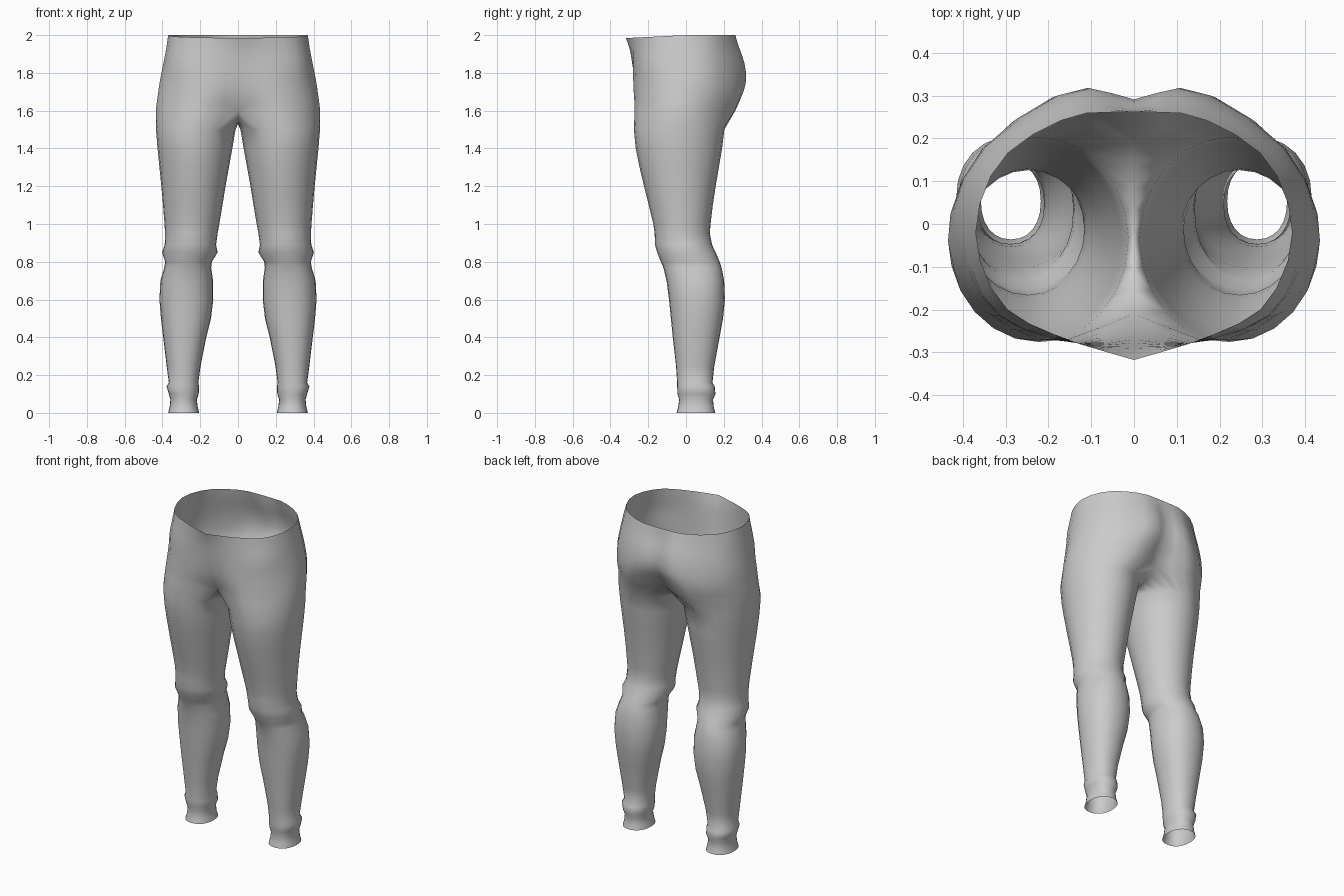
import bpy, bmesh
from math import sin, cos, pi, radians, copysign

if "Cube" in bpy.data.objects:
    bpy.data.objects.remove(bpy.data.objects["Cube"])

N, OUT = 24, 17          # points round a leg, points on its outer arc

# Leg sections: z, inner x, outer x, front y, back y
LEG = [
    (0.00, .205, .370, -.050, .155), (0.03, .213, .362, -.042, .147),
    (0.07, .218, .358, -.036, .143), (0.10, .208, .366, -.045, .156),
    (0.14, .206, .378, -.047, .152), (0.16, .210, .366, -.047, .140),
    (0.25, .198, .378, -.053, .150), (0.40, .168, .396, -.070, .178),
    (0.50, .143, .408, -.080, .196), (0.60, .131, .416, -.090, .206),
    (0.70, .132, .411, -.103, .202), (0.77, .142, .390, -.120, .188),
    (0.80, .138, .386, -.133, .178), (0.85, .108, .402, -.153, .157),
    (0.89, .116, .388, -.164, .138), (0.95, .108, .386, -.166, .126),
    (1.00, .099, .389, -.173, .130), (1.10, .082, .397, -.197, .142),
    (1.20, .066, .406, -.222, .157), (1.30, .048, .416, -.246, .174),
    (1.40, .030, .426, -.266, .191), (1.50, .013, .434, -.276, .203)]

# Hip sections: z, then seven outline points from front centre round to back centre
HIP = [
    (1.60, (0, -.21), (.20, -.275), (.365, -.19), (.435, -.04), (.38, .13), (.19, .265), (0, .19)),
    (1.68, (0, -.25), (.18, -.275), (.345, -.20), (.425, -.04), (.375, .15), (.18, .295), (0, .245)),
    (1.76, (0, -.27), (.17, -.275), (.335, -.20), (.413, -.03), (.365, .16), (.15, .312), (0, .288)),
    (1.85, (0, -.285), (.17, -.272), (.33, -.20), (.395, -.03), (.35, .155), (.14, .302), (0, .287)),
    (1.93, (0, -.297), (.165, -.27), (.32, -.19), (.38, -.03), (.335, .145), (.14, .275), (0, .268)),
    (2.00, (0, -.318), (.17, -.265), (.31, -.185), (.37, -.02), (.31, .15), (.15, .25), (0, .262))]


def spline(pts, u):
    """Catmull-Rom through tuples, u from 0 to len-1."""
    i = min(int(u), len(pts) - 2)
    t = u - i
    b, c = pts[i], pts[i + 1]
    a = pts[i - 1] if i else [2 * p - q for p, q in zip(b, c)]
    d = pts[i + 2] if i + 2 < len(pts) else [2 * q - p for p, q in zip(b, c)]
    return [.5 * (2 * q + (r - p) * t + (2 * p - 5 * q + 4 * r - s) * t * t
                  + (3 * q - p - 3 * r + s) * t ** 3) for p, q, r, s in zip(a, b, c, d)]


def leg_ring(z, xi, xo, yf, yb):
    e = .9 if z < .8 else 1      # calves are slightly squarer
    ring = []
    for k in range(N):
        a = radians(-120 + 15 * k)
        c, s = [copysign(abs(v) ** e, v) for v in (cos(a), sin(a))]
        ring.append(((xi + xo) / 2 + c * (xo - xi) / 2, (yf + yb) / 2 + s * (yb - yf) / 2, z))
    return ring


def hip_ring(z, outline):
    ring = []
    for k in range(OUT):
        x, y = spline(outline, 6 * k / (OUT - 1))
        dip = .015 * max(0, (z - 1.85) / .15) * max(0, -y / .3)   # waist dips at the front
        ring.append((0 if k in (0, OUT - 1) else x, y, z - dip))
    return ring


bm = bmesh.new()
add = lambda ring: [bm.verts.new(p) for p in ring]


def bridge(a, b, closed):
    n = len(a)
    for k in range(n if closed else n - 1):
        j = (k + 1) % n
        bm.faces.new((a[k], a[j], b[j], b[k]))


# Leg tube
prev = None
for row in LEG:
    ring = add(leg_ring(*row))
    if prev:
        bridge(prev, ring, True)
    prev = ring

# Hips, joined to the leg by a crotch seam on the centre plane
flat = [[z] + [v for p in pts for v in p] for z, *pts in HIP]
for i in range(2 * len(HIP) - 1):
    z, *v = spline(flat, i / 2)
    pts = hip_ring(z, list(zip(v[::2], v[1::2])))
    if i == 0:
        m = N - OUT + 1
        yb, yf = pts[-1][1], pts[0][1]
        seam = [(0, yb + (yf - yb) * j / m, z - .07 * sin(pi * j / m) ** .7) for j in range(1, m)]
        ring = add(pts + seam)
        bridge(prev, ring, True)
        prev = ring[:OUT]
    else:
        ring = add(pts)
        bridge(prev, ring, False)
        prev = ring

bmesh.ops.recalc_face_normals(bm, faces=bm.faces)
if sum(f.normal.x * (f.calc_center_median().x - .2) for f in bm.faces) < 0:
    bmesh.ops.reverse_faces(bm, faces=bm.faces)
for f in bm.faces:
    f.smooth = True
mesh = bpy.data.meshes.new("leggings")
bm.to_mesh(mesh)
bm.free()
leggings = bpy.data.objects.new("leggings", mesh)
bpy.context.collection.objects.link(leggings)

# Other half
mirror = leggings.modifiers.new("mirror", 'MIRROR')
mirror.use_clip = True
mirror.merge_threshold = .0005
